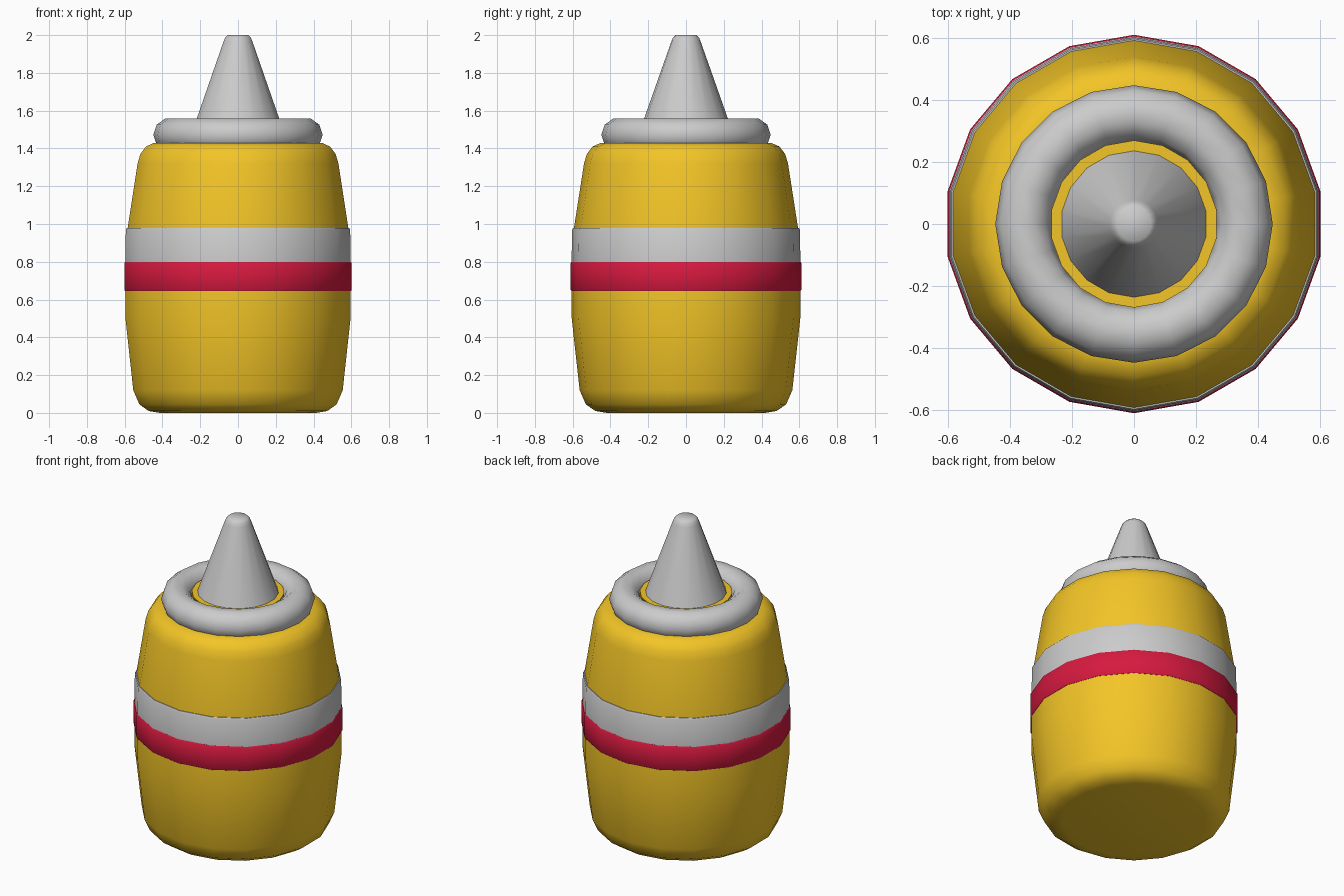
import bpy, bmesh, math

if "Cube" in bpy.data.objects:
    bpy.data.objects.remove(bpy.data.objects["Cube"])


def material(name, rgb):
    m = bpy.data.materials.new(name)
    m.diffuse_color = (*rgb, 1)
    m.use_nodes = True
    m.node_tree.nodes["Principled BSDF"].inputs["Base Color"].default_value = m.diffuse_color
    return m


def lathe(name, profile, sides, mat=None, ring=False, angle=40):
    """Spin (radius, z) points round z; ring=True joins the last point to the first."""
    bm = bmesh.new()
    loops = []
    for r, z in profile:
        loops.append([bm.verts.new((r * math.cos(a), r * math.sin(a), z))
                      for a in (math.pi / 2 + 2 * math.pi * i / sides for i in range(sides))])
    pairs = list(zip(loops, loops[1:]))
    if ring:
        pairs.append((loops[-1], loops[0]))
    else:
        bm.faces.new(loops[0])
        bm.faces.new(loops[-1])
    for lo, hi in pairs:
        for i in range(sides):
            j = (i + 1) % sides
            bm.faces.new((lo[i], lo[j], hi[j], hi[i]))
    bmesh.ops.recalc_face_normals(bm, faces=bm.faces)
    me = bpy.data.meshes.new(name)
    bm.to_mesh(me)
    bm.free()
    ob = bpy.data.objects.new(name, me)
    bpy.context.collection.objects.link(ob)
    if mat:
        me.materials.append(mat)
    bpy.ops.object.select_all(action='DESELECT')
    ob.select_set(True)
    bpy.context.view_layer.objects.active = ob
    bpy.ops.object.shade_smooth_by_angle(angle=math.radians(angle))
    return ob


yellow = material("yellow", (0.90, 0.56, 0.02))
red = material("red", (0.68, 0.01, 0.05))

# Bottle body with rounded base and shoulder, and a short neck inside the collar
lathe("bottle_body", [
    (0.42, 0.0), (0.48, 0.01), (0.53, 0.045), (0.563, 0.12), (0.605, 0.5),
    (0.605, 0.66), (0.593, 0.98), (0.54, 1.32), (0.525, 1.37), (0.495, 1.41),
    (0.45, 1.43), (0.27, 1.43), (0.27, 1.517)], 18, yellow)

# Two bands round the middle
lathe("grey_band", [(0.58, 0.79), (0.606, 0.79), (0.603, 0.97), (0.598, 0.98), (0.58, 0.98)],
      18, ring=True)
lathe("red_band", [(0.58, 0.645), (0.606, 0.645), (0.611, 0.652), (0.611, 0.793),
                   (0.606, 0.80), (0.58, 0.80)], 18, red, ring=True)

# Round collar half sunk into the shoulder
n = 10
lathe("collar", [(0.357 + 0.091 * math.cos(2 * math.pi * i / n),
                  1.472 + 0.091 * math.sin(2 * math.pi * i / n)) for i in range(n)],
      20, ring=True, angle=50)

# Tapered nozzle with a softened tip
lathe("nozzle", [(0.237, 1.515), (0.078, 1.965), (0.07, 1.985), (0.055, 2.0)], 18, angle=50)
